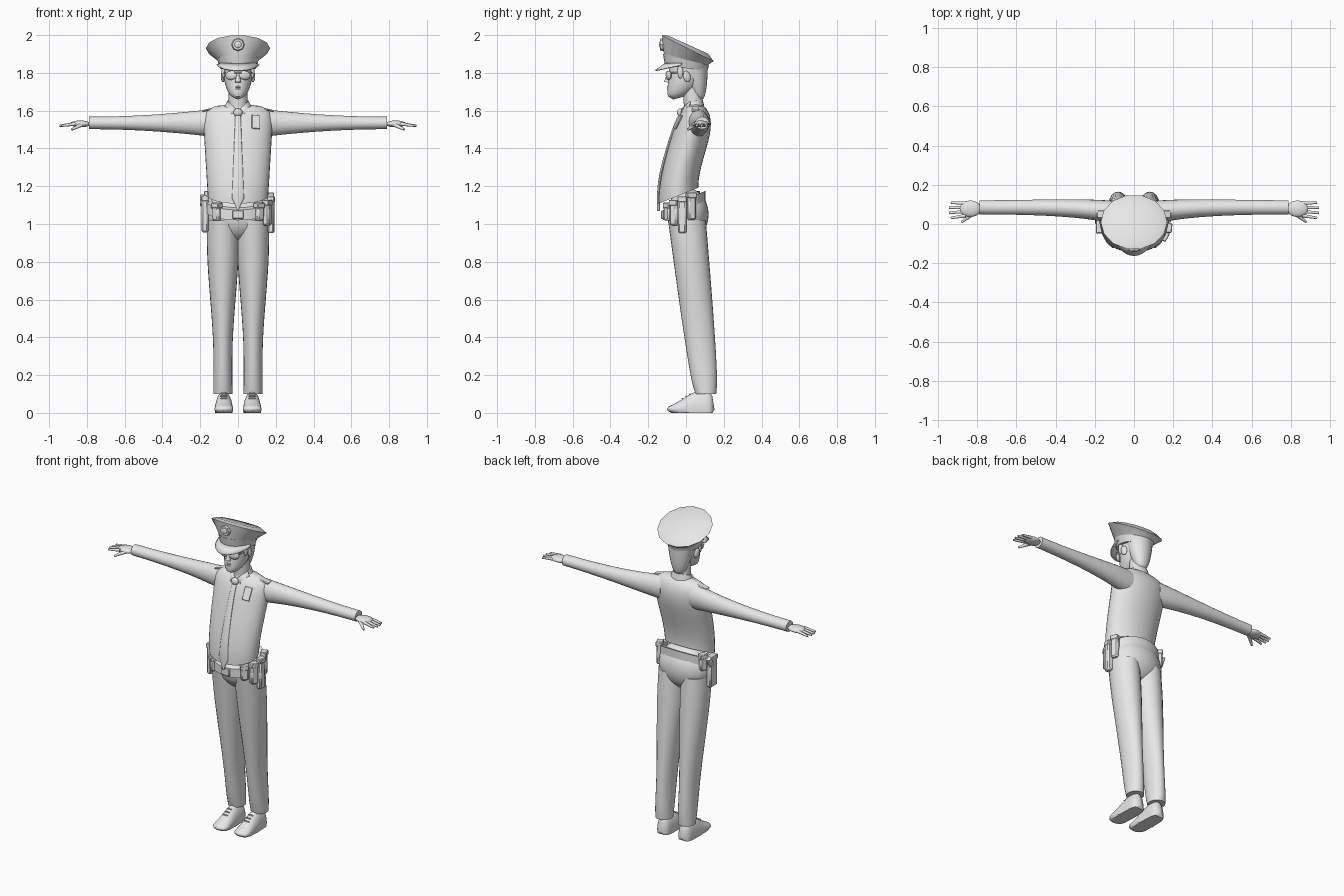
import bpy, bmesh
from math import sin, cos, pi, radians, sqrt
from mathutils import Matrix, Vector, Euler

cube = bpy.data.objects.get("Cube")
if cube:
    bpy.data.objects.remove(cube, do_unlink=True)

grey = bpy.data.materials.new("plain_grey")
grey.use_nodes = True
grey.diffuse_color = (0.8, 0.8, 0.8, 1)
grey.node_tree.nodes["Principled BSDF"].inputs["Base Color"].default_value = grey.diffuse_color


def finish(name, bm, mirror=False, bevel=0, thickness=0):
    bmesh.ops.recalc_face_normals(bm, faces=bm.faces[:])
    mesh = bpy.data.meshes.new(name)
    bm.to_mesh(mesh)
    bm.free()
    mesh.materials.append(grey)
    part = bpy.data.objects.new(name, mesh)
    bpy.context.collection.objects.link(part)
    bpy.ops.object.select_all(action='DESELECT')
    part.select_set(True)
    bpy.context.view_layer.objects.active = part
    bpy.ops.object.shade_smooth_by_angle(angle=radians(40))
    if thickness:
        part.modifiers.new("thickness", 'SOLIDIFY').thickness = thickness
    if bevel:
        part.modifiers.new("bevel", 'BEVEL').width = bevel
    if mirror:
        part.modifiers.new("mirror", 'MIRROR').use_mirror_merge = False


def ramp(value, low=0, high=1):
    """Smooth step from zero to one."""
    value = min(1, max(0, (value - low) / (high - low)))
    return value * value * (3 - 2 * value)


def sweep(name, start, end, shape, axis='z', steps=16, sides=24, **options):
    """Skin ellipses along an axis; shape gives centre, radii and optional tilt."""
    bm = bmesh.new()
    rings = []
    for step in range(steps + 1):
        t = step / steps
        across, up, wide, high, *tilt = shape(t)
        ring = []
        for side in range(sides):
            angle = 2 * pi * side / sides
            u = across + max(wide, .003) * cos(angle)
            v = up + max(high, .003) * sin(angle)
            along = start + (end - start) * t + sum(tilt) * high * sin(angle)
            point = {'z': (u, v, along), 'x': (along, u, v), 'y': (u, along, v)}[axis]
            ring.append(bm.verts.new((point[0], point[1], max(point[2], 0))))
        rings.append(ring)
    for low, high in zip(rings, rings[1:]):
        for side in range(sides):
            bm.faces.new((low[side - 1], low[side], high[side], high[side - 1]))
    bm.faces.new(rings[0])
    bm.faces.new(rings[-1])
    finish(name, bm, **options)


def place(location, size, turn):
    return Matrix.LocRotScale(Vector(location), Euler(turn), Vector(size))


def box(name, location, size, turn=(0, 0, 0), bevel=.004, **options):
    bm = bmesh.new()
    bmesh.ops.create_cube(bm, size=1, matrix=place(location, size, turn))
    finish(name, bm, bevel=bevel, **options)


def blob(name, location, size, turn=(0, 0, 0), **options):
    bm = bmesh.new()
    bmesh.ops.create_uvsphere(bm, u_segments=20, v_segments=12, radius=1,
                              matrix=place(location, size, turn))
    finish(name, bm, **options)


def rod(name, start, end, thick, thin, sides=10, **options):
    start, end = Vector(start), Vector(end)
    line = end - start
    bm = bmesh.new()
    matrix = Matrix.Translation((start + end) / 2) @ line.to_track_quat('Z', 'Y').to_matrix().to_4x4()
    bmesh.ops.create_cone(bm, cap_ends=True, segments=sides, radius1=thick, radius2=thin,
                          depth=line.length, matrix=matrix)
    finish(name, bm, **options)


# Shirt: flat-topped shoulders, leaning chest, sloping hem
HEM, NECK = 1.15, 1.64


def torso(t):
    centre = .09 * ramp(t) - .04
    wide = (.16 + .03 * t) * sqrt(1 - t ** 16)
    deep = .105 * sqrt(1 - t ** 6)
    return 0, centre, wide, deep, .4 * (1 - t) ** 2


def sleeve(t):
    taper = (1 - t) ** 2
    return .085 - .025 * taper ** 2, 1.535, .036 + .022 * taper, .033 + .045 * taper


sweep("shirt", HEM, NECK, torso, steps=30, sides=32)
sweep("sleeve", .1, .79, sleeve, axis='x', mirror=True)
box("shoulder_strap", (.14, .05, 1.61), (.1, .04, .01), (0, .25, 0), mirror=True)

# Hands
blob("palm", (.835, .078, 1.53), (.055, .042, .018), mirror=True)
for index, finger in enumerate(("index", "middle", "ring", "little")):
    spread = index - 1.5
    tip = (.95 - .01 * abs(spread), .07 + .026 * spread, 1.52)
    rod(finger + "_finger", (.86, .074 + .021 * spread, 1.53), tip, .01, .006, mirror=True)
rod("thumb", (.82, .055, 1.53), (.88, .01, 1.5), .013, .006, mirror=True)


# Trousers
def trouser(t):
    return .08, .105 - .1 * t, .05 + .035 * ramp(t, .2, .9), .055 + .045 * sqrt(t)


blob("hips", (0, .01, 1.05), (.17, .11, .14))
sweep("trouser_leg", .1, 1.02, trouser, mirror=True)


# Shoes, from toe to heel, flat on the ground
def shoe(t):
    rounding = sqrt(1 - (2 * t - 1) ** 8)
    return .075, .02, (.052 - .01 * t) * rounding, (.02 + .075 * ramp(t, 0, .7)) * rounding


sweep("shoe", -.1, .15, shoe, axis='y', steps=24, mirror=True)
for row in range(3):
    box("shoe_lace", (.075, .02 - .02 * row, .1 - .012 * row), (.04, .008, .008), (.5, 0, 0), mirror=True)

# Belt, higher at the back, and what hangs from it
SLOPE = .45
sweep("belt", 1.07, 1.125, lambda t: (0, -.01, .172, .112, SLOPE), steps=1, sides=32)
box("belt_buckle", (0, -.125, 1.05), (.06, .015, .045))


def pouch(name, degrees, height, width=.045):
    angle = radians(degrees)
    x, y = .175 * cos(angle), .11 * sin(angle) - .01
    top = 1.14 + SLOPE * y
    box(name, (x, y, top - height / 2), (.035, width, height), (0, 0, angle), bevel=.008)
    box(name + "_flap", (x, y, top), (.04, width + .005, .03), (0, 0, angle))


pouch("holster", 180, .18, width=.07)
pouch("left_front_pouch", -50, .08)
pouch("right_front_pouch", 230, .08)
pouch("left_side_pouch", -28, .12)
pouch("radio", -5, .18)
pouch("left_rear_pouch", 20, .13)
pouch("right_rear_pouch", 150, .09)
rod("pistol_grip", (-.185, .01, 1.1), (-.185, .04, 1.15), .016, .016)

# Tie lying on the shirt front
TIE_TIP, TIE_TOP = 1.07, 1.59


def tie(t):
    height = TIE_TIP + (TIE_TOP - TIE_TIP) * t
    _, centre, _, deep, _ = torso((height - HEM) / (NECK - HEM))
    return 0, centre - deep, (.034 - .02 * t) * min(1, t * 8), .008


sweep("tie", TIE_TIP, TIE_TOP, tie)
blob("tie_knot", (0, -.03, 1.59), (.024, .018, .022))

# Collar and chest badge
sweep("collar", 1.59, 1.65, lambda t: (0, .04, .08 - .022 * t, .06 - .013 * t, .3), steps=1)
bm = bmesh.new()
corners = (.01, -.025, 1.61), (.05, -.03, 1.565), (.08, .01, 1.61), (.055, .02, 1.65)
bm.faces.new([bm.verts.new(corner) for corner in corners])
finish("collar_flap", bm, mirror=True, thickness=.008)
box("chest_badge", (.095, -.043, 1.54), (.045, .008, .08), (-.45, .1, .2), bevel=.002)


# Head: narrow forward chin widening to a full skull
def head(t):
    fullness = sqrt(1 - (1 - t) ** 3)
    return 0, .01 - .076 * (1 - t) ** 3, .08 * fullness, .1 * fullness


def hair(t):
    return 0, .07 - .03 * t, .09 * t ** .4, .076 * t ** .4


rod("neck", (0, .045, 1.56), (0, .03, 1.74), .052, .048, sides=24)
sweep("head", 1.66, 1.89, head)
sweep("hair", 1.65, 1.88, hair)
blob("sideburn", (.077, -.03, 1.81), (.01, .015, .04), mirror=True)
blob("ear", (.08, .005, 1.78), (.01, .02, .03), (.2, 0, .3), mirror=True)
rod("nose", (0, -.1, 1.75), (0, -.09, 1.81), .016, .006)
for lip, height in (("lower_lip", 1.715), ("upper_lip", 1.725)):
    blob(lip, (0, -.09, height), (.02, .01, .006))

# Sunglasses
blob("lens", (.036, -.092, 1.787), (.032, .012, .024), (0, .1, .35), mirror=True)
rod("glasses_bridge", (-.02, -.105, 1.8), (.02, -.105, 1.8), .004, .004)
rod("temple_arm", (.066, -.085, 1.8), (.082, .01, 1.8), .004, .004, mirror=True)

# Peaked cap, high at the front and dipping at the back
sweep("cap_band", 1.825, 1.87, lambda t: (0, 0, .095 + .015 * t, .112 + .01 * t, -.15 - .1 * t), steps=2)
sweep("cap_crown", 1.87, 1.93, lambda t: (0, .01 * t, .11 + .06 * t, .12 + .02 * t, -.25 * (1 + t)),
      steps=3, sides=14)
sweep("cap_top", 1.93, 1.95, lambda t: (0, .01, .17 - .04 * t, .14 - .03 * t, .05 * t - .5),
      steps=1, sides=14)
bm = bmesh.new()
rims = []
for step in range(17):
    angle = pi * (1.06 + .88 * step / 16)
    side, front = cos(angle), sin(angle)
    rims.append((bm.verts.new((.1 * side, .11 * front, 1.853)),
                 bm.verts.new((.115 * side, .163 * front, 1.85 + .035 * front))))
for (inner, outer), (next_inner, next_outer) in zip(rims, rims[1:]):
    bm.faces.new((inner, next_inner, next_outer, outer))
finish("cap_visor", bm, thickness=.007)
rod("cap_badge", (0, -.12, 1.95), (0, -.137, 1.95), .035, .03, sides=8)
blob("cap_badge_boss", (0, -.137, 1.95), (.018, .006, .018))
